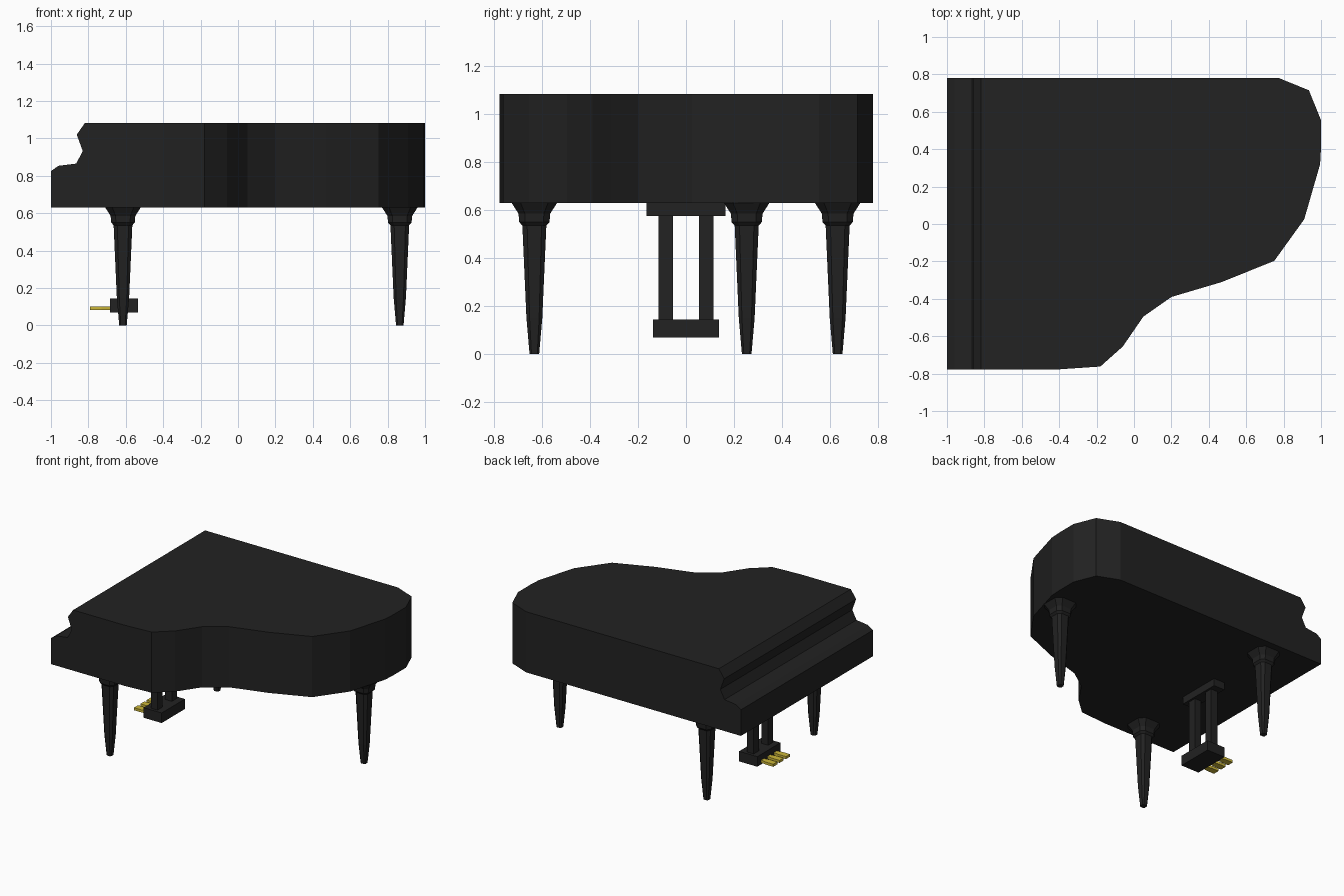
import bpy, bmesh

if "Cube" in bpy.data.objects:
    bpy.data.objects.remove(bpy.data.objects["Cube"])


def material(name, rgb):
    m = bpy.data.materials.new(name)
    m.diffuse_color = (*rgb, 1)
    m.use_nodes = True
    m.node_tree.nodes["Principled BSDF"].inputs["Base Color"].default_value = m.diffuse_color
    return m


BLACK = material("black lacquer", (0.016, 0.016, 0.016))
BRASS = material("brass", (0.60, 0.47, 0.04))


def loft(name, rings, mat):
    """Solid skinned over a list of equal-length point rings, capped at both ends."""
    bm = bmesh.new()
    loops = [[bm.verts.new(p) for p in ring] for ring in rings]
    n = len(loops[0])
    for a, b in zip(loops, loops[1:]):
        for i in range(n):
            j = (i + 1) % n
            bm.faces.new((a[i], a[j], b[j], b[i]))
    bm.faces.new(loops[0])
    bm.faces.new(loops[-1])
    bmesh.ops.recalc_face_normals(bm, faces=bm.faces)
    me = bpy.data.meshes.new(name)
    bm.to_mesh(me)
    bm.free()
    me.materials.append(mat)
    ob = bpy.data.objects.new(name, me)
    bpy.context.collection.objects.link(ob)
    return ob


def box(name, x0, x1, y0, y1, z0, z1, mat):
    base = [(x0, y0), (x1, y0), (x1, y1), (x0, y1)]
    return loft(name, [[(x, y, z) for x, y in base] for z in (z0, z1)], mat)


# Case: curved plan outline, cut to the side profile of the keyboard end
outline = [(-1.0, -0.777), (-0.4, -0.777), (-0.18, -0.762), (-0.06, -0.655),
           (0.05, -0.495), (0.2, -0.39), (0.47, -0.31), (0.75, -0.197),
           (0.91, 0.025), (0.995, 0.32), (1.0, 0.41), (1.0, 0.555),
           (0.935, 0.715), (0.775, 0.78), (-1.0, 0.78)]
case = loft("case", [[(x, y, z) for x, y in outline] for z in (0.63, 1.083)], BLACK)
notch = [(-1.2, 0.74), (-1.0, 0.825), (-0.96, 0.853), (-0.865, 0.865),
         (-0.83, 0.932), (-0.862, 1.02), (-0.818, 1.083), (-0.818, 1.2), (-1.2, 1.2)]
cutter = loft("keyboard_cutter", [[(x, y, z) for x, z in notch] for y in (-1, 1)], BLACK)
cutter.hide_render = True
cut = case.modifiers.new("keyboard step", 'BOOLEAN')
cut.operation = 'DIFFERENCE'
cut.solver = 'EXACT'
cut.object = cutter
bpy.context.view_layer.objects.active = case
bpy.ops.object.modifier_apply(modifier=cut.name)
bpy.data.objects.remove(cutter)


# Legs: tapered chamfered-square shafts with a flared collar
def leg(name, cx, cy):
    rings = []
    for z, h in ((0, 0.02), (0.15, 0.033), (0.535, 0.05), (0.55, 0.063),
                 (0.585, 0.066), (0.632, 0.096)):
        c = h * 0.6
        pts = [(h, -c), (h, c), (c, h), (-c, h), (-h, c), (-h, -c), (-c, -h), (c, -h)]
        rings.append([(cx + x, cy + y, z) for x, y in pts])
    loft(name, rings, BLACK)


leg("front_leg_left", -0.615, 0.632)
leg("front_leg_right", -0.615, -0.632)
leg("tail_leg", 0.865, 0.253)

# Pedal lyre: top plate, two posts and foot box
box("lyre_top", -0.66, -0.57, -0.165, 0.165, 0.575, 0.635, BLACK)
for s in (-1, 1):
    box("lyre_post", -0.64, -0.585, s * 0.085 - 0.03, s * 0.085 + 0.03, 0.14, 0.58, BLACK)
box("lyre_foot", -0.685, -0.535, -0.137, 0.137, 0.07, 0.145, BLACK)

# Pedals: flat bars, widening toward the tip
for y in (-0.075, 0, 0.075):
    plan = [(-0.68, -0.015), (-0.68, 0.015), (-0.73, 0.024), (-0.79, 0.024),
            (-0.79, -0.024), (-0.73, -0.024)]
    loft("pedal", [[(px, y + py, z) for px, py in plan] for z in (0.083, 0.102)], BRASS)
